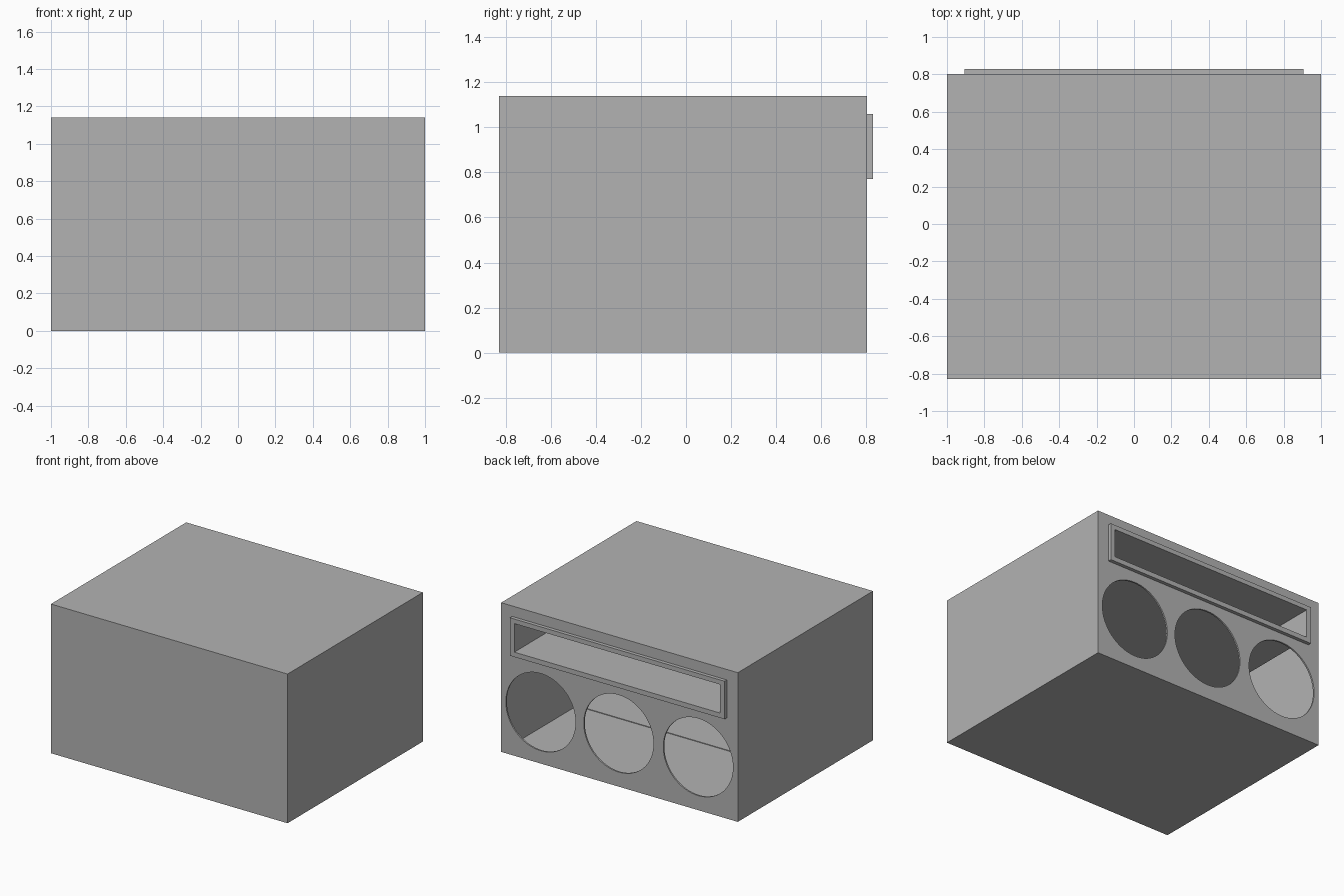
import bpy
import bmesh
from mathutils import Matrix, Vector

if "Cube" in bpy.data.objects:
    bpy.data.objects.remove(bpy.data.objects["Cube"], do_unlink=True)

# Single matte grey finish
grey = bpy.data.materials.new("matte_grey")
grey.use_nodes = True
colour = (0.45, 0.45, 0.45, 1)
grey.diffuse_color = colour
grey.node_tree.nodes["Principled BSDF"].inputs["Base Color"].default_value = colour


def finish(name, bm):
    mesh = bpy.data.meshes.new(name)
    bm.to_mesh(mesh)
    bm.free()
    mesh.materials.append(grey)
    obj = bpy.data.objects.new(name, mesh)
    bpy.context.collection.objects.link(obj)
    return obj


def box(name, low, high):
    low, high = Vector(low), Vector(high)
    bm = bmesh.new()
    place = Matrix.Translation((low + high) / 2) @ Matrix.Diagonal((*(high - low), 1))
    bmesh.ops.create_cube(bm, size=1, matrix=place)
    return finish(name, bm)


def disc_cutter(name, x, y, z, radius):
    bm = bmesh.new()
    place = Matrix.Translation((x, y, z)) @ Matrix.Rotation(1.5707963, 4, "X")
    bmesh.ops.create_cone(bm, cap_ends=True, segments=64, radius1=radius,
                          radius2=radius, depth=0.2, matrix=place)
    return finish(name, bm)


def cut(target, cutter):
    mod = target.modifiers.new("cut", "BOOLEAN")
    mod.operation = "DIFFERENCE"
    mod.solver = "EXACT"
    mod.object = cutter
    bpy.context.view_layer.objects.active = target
    bpy.ops.object.modifier_apply(modifier=mod.name)


WALL = 0.012
FRONT, BACK, REAR = -0.83, 0.803, 0.83
HEIGHT = 1.14

# Hollow cabinet, slot port flange and the thin duct behind it
cabinet = box("cabinet", (-1, FRONT, 0), (1, BACK, HEIGHT))
flange = box("port_flange", (-0.907, BACK, 0.77), (0.907, REAR, 1.06))
duct = box("port_duct", (-0.876, -0.15, 0.801), (0.876, BACK - WALL, 1.031))

cavity = box("cavity_cutter", (-1 + WALL, FRONT + WALL, WALL),
             (1 - WALL, BACK - WALL, HEIGHT - WALL))
slot = box("slot_cutter", (-0.87, -0.3, 0.807), (0.87, 1, 1.025))
cutters = [cavity, slot]

# Three round speaker openings in the back panel
for x, z in ((0.666, 0.393), (0.007, 0.406), (-0.665, 0.406)):
    cutters.append(disc_cutter("speaker_cutter", x, BACK, z, 0.295))

for cutter in cutters:
    cut(cabinet, cutter)
for part in (flange, duct):
    cut(part, slot)
for cutter in cutters:
    bpy.data.objects.remove(cutter, do_unlink=True)

# Thin panel over the front half of the cabinet floor
box("floor_panel", (-1 + WALL, FRONT + WALL, WALL), (1 - WALL, -0.09, WALL + 0.005))
